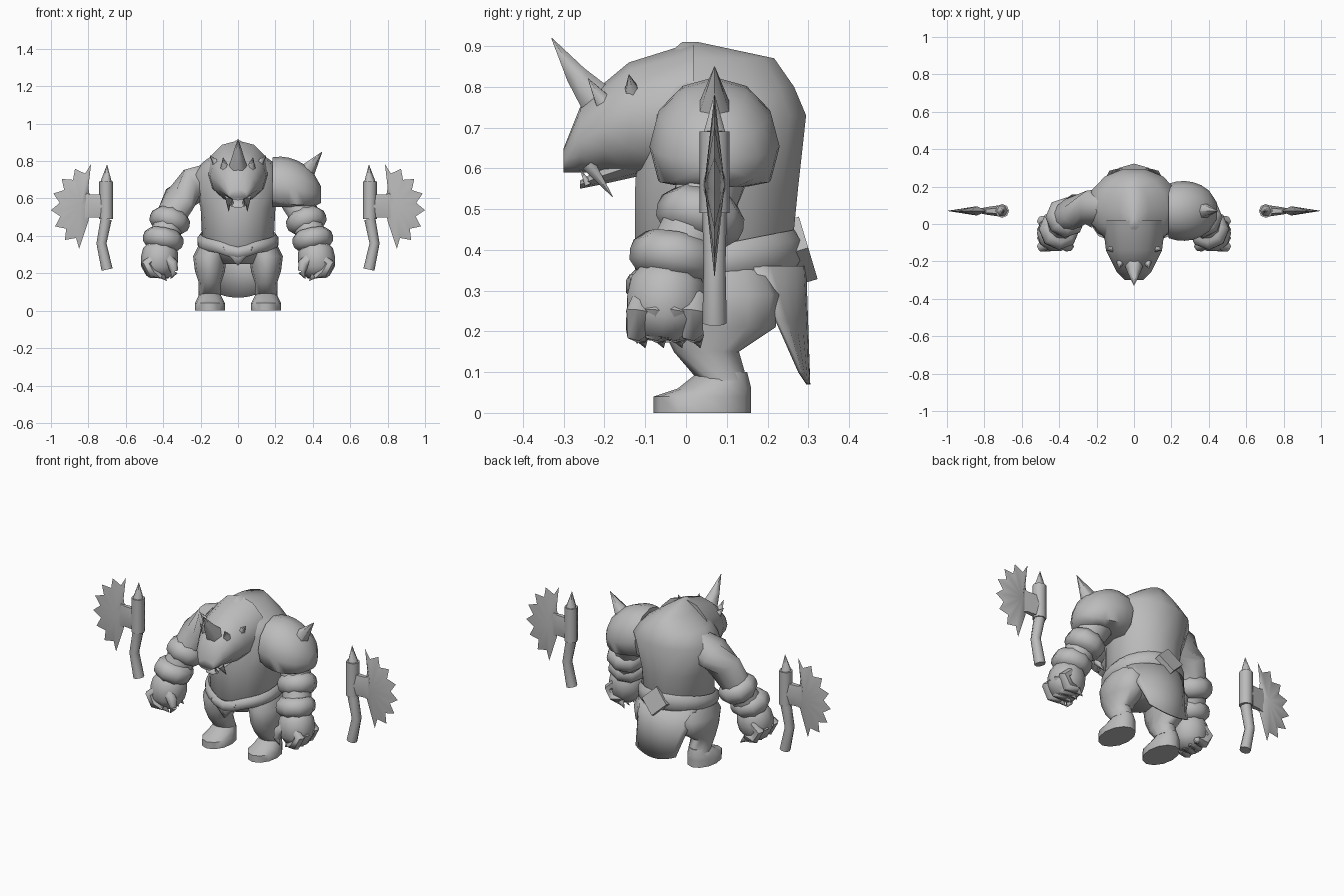
import bpy, bmesh
from math import sin, cos, pi, tau, radians, sqrt
from mathutils import Vector, Matrix

cube = bpy.data.objects.get("Cube")
if cube:
    bpy.data.objects.remove(cube, do_unlink=True)

GREY = (.5, .5, .5, 1)
grey = bpy.data.materials.new("stone_grey")
grey.use_nodes = True
grey.diffuse_color = GREY
grey.node_tree.nodes["Principled BSDF"].inputs["Base Color"].default_value = GREY

X, Y, Z = Vector((1, 0, 0)), Vector((0, 1, 0)), Vector((0, 0, 1))


def link_object(name, mesh):
    obj = bpy.data.objects.new(name, mesh)
    bpy.context.collection.objects.link(obj)
    return obj


def finish(name, bm, sharp_angle=60):
    bmesh.ops.recalc_face_normals(bm, faces=bm.faces)
    mesh = bpy.data.meshes.new(name)
    bm.to_mesh(mesh)
    bm.free()
    mesh.materials.append(grey)
    mesh.shade_smooth()
    mesh.set_sharp_from_angle(angle=radians(sharp_angle))
    return link_object(name, mesh)


def tube(name, points, sides=10, axis=None, closed=False, floor=0):
    """Loft of elliptical rings; each point is x, y, z, radius, second radius."""
    bm = bmesh.new()
    rings = []
    last = len(points) - 1
    for i, (*centre, wide, deep) in enumerate(points):
        after = points[(i + 1) % len(points)] if closed else points[min(i + 1, last)]
        before = points[i - 1] if closed else points[max(i - 1, 0)]
        along = (axis or Vector(after[:3]) - Vector(before[:3])).normalized()
        guide = Z if closed else Y if abs(along.x) > .8 else X
        u = (guide - along * guide.dot(along)).normalized() * wide
        v = along.cross(u).normalized() * deep
        angles = [tau * k / sides for k in range(sides)]
        rings.append([bm.verts.new(Vector(centre) + u * cos(a) + v * sin(a)) for a in angles])
    followers = rings[1:] + rings[:1] if closed else rings[1:]
    for ring, following in zip(rings, followers):
        for k in range(sides):
            bm.faces.new((ring[k - 1], ring[k], following[k], following[k - 1]))
    if not closed:
        bm.faces.new(rings[0])
        bm.faces.new(rings[-1])
    for vert in bm.verts:
        vert.co.z = max(vert.co.z, floor)
    return finish(name, bm)


def limb(name, joints, radii, sides=10):
    return tube(name, [(*joint, r, r) for joint, r in zip(joints, radii)], sides)


def spike(name, base, tip, radius):
    return limb(name, (base, tip), (radius, .001), sides=6)


def barrel(name, start, end, radius, bulge, sides=8):
    """Round section from start to end, swelling in the middle."""
    steps = [k / 4 for k in range(5)]
    joints = [Vector(start).lerp(Vector(end), t) for t in steps]
    return limb(name, joints, [radius + bulge * sqrt(abs(sin(pi * t))) for t in steps], sides)


def sheet(name, top, bottom, thickness):
    """Cloth panel between a top edge and a bottom edge."""
    bm = bmesh.new()
    grid = [[bm.verts.new(a.lerp(b, t)) for a, b in zip(top, bottom)] for t in (0, .5, 1)]
    for upper, lower in zip(grid, grid[1:]):
        for k in range(len(upper) - 1):
            bm.faces.new((upper[k], upper[k + 1], lower[k + 1], lower[k]))
    solid = finish(name, bm).modifiers.new("thickness", "SOLIDIFY")
    solid.thickness = thickness
    solid.offset = 0


# Hunched torso: height, front, back and half width of each ring
torso_rings = [(.25, -.05, .2, .1), (.35, -.13, .26, .19), (.55, -.13, .28, .2),
               (.73, -.12, .3, .25), (.8, -.11, .27, .18), (.87, -.06, .22, .08),
               (.91, -.01, .03, .01)]
tube("torso", [(0, (front + back) / 2, z, width, (back - front) / 2)
               for z, front, back, width in torso_rings], sides=14, axis=Z)

# Head, jaw and centre horn
tube("head", [(0, .02, .74, .17, .17), (0, -.14, .72, .15, .14), (0, -.2, .7, .12, .11),
              (0, -.26, .67, .09, .08), (0, -.3, .62, .05, .03)], sides=12, axis=-Y)
tube("jaw", [(0, -.12, .61, .08, .03), (0, -.21, .58, .05, .02), (0, -.26, .56, .03, .01)],
     sides=8, axis=-Y)
limb("nose_horn", [(0, -.22, .77), (0, -.27, .83), (0, -.33, .92)], (.05, .03, .001), sides=6)
spike("left_brow_horn", (.07, -.2, .76), (.08, -.24, .82), .025)
spike("left_temple_horn", (.11, -.13, .78), (.15, -.14, .83), .025)
spike("left_tusk", (.05, -.24, .61), (.05, -.18, .53), .02)
spike("left_tooth", (.03, -.24, .56), (.03, -.26, .6), .01)

# Belt, raised and deeper at the rear, dipping to a point in front
belt_points = []
for k in range(24):
    x, y = cos(tau * k / 24), sin(tau * k / 24)
    dip = max(0, -y) ** 12 * .03
    belt_points.append((.2 * x, .07 + .2 * y, .37 + .03 * y - dip, .04 + .01 * y, .02))
tube("belt", belt_points, sides=6, closed=True)
limb("rear_buckle", [(0, .25, .39), (0, .3, .405)], (.08, .08), sides=4)

# Rear and front cloths
across = [k / 5 for k in range(-5, 6)]
sheet("rear_cloth", [Vector((.2 * sin(u * 1.2), .09 + .2 * cos(u * 1.2), .36)) for u in across],
      [Vector((.13 * u, .3 - .02 * u * u, .07 + .03 * u * u)) for u in across], .01)
sheet("front_cloth", [Vector((.08 * u, -.13, .34)) for u in across],
      [Vector((.06 * u, -.12, .24 + .07 * abs(u))) for u in across], .02)

# Bent leg and broad foot
tube("left_leg", [(.12, .08, .37, .08, .12), (.15, .08, .29, .09, .15), (.15, .08, .21, .08, .14),
                  (.15, .05, .15, .06, .08), (.15, .09, .08, .06, .06)], sides=12, axis=Z)
tube("left_foot", [(.15, .09, .1, .05, .06), (.15, .07, .06, .07, .09), (.15, .04, .04, .08, .12),
                   (.15, .04, 0, .08, .12)], sides=12, axis=Z)

# Arm with two armbands
chest, shoulder = (.12, .1, .71), (.24, .08, .67)
biceps, elbow, wrist = (.31, .07, .6), (.36, .04, .5), (.41, -.04, .34)
limb("left_arm", (chest, shoulder, biceps, elbow, wrist), (.09, .1, .09, .08, .08))
barrel("left_upper_armband", (.35, .05, .53), (.38, .02, .43), .08, .03)
barrel("left_lower_armband", (.39, -.02, .43), (.41, -.04, .33), .08, .03)

# Fist with curled fingers, thumb and claws
barrel("left_fist", (.41, -.04, .37), (.43, -.06, .18), .06, .04, sides=10)
for k in range(4):
    shift = Y * k * .045
    root, knuckle, middle, curl, claw_tip = [Vector(p) + shift for p in (
        (.45, -.11, .29), (.49, -.12, .25), (.46, -.12, .2), (.41, -.11, .19), (.38, -.1, .16))]
    limb(f"left_finger_{k}", (root, knuckle, middle, curl), (.02, .03, .03, .02), sides=6)
    spike(f"left_claw_{k}", curl, claw_tip, .02)
thumb_end = (.34, -.12, .21)
limb("left_thumb", ((.39, -.1, .29), (.35, -.12, .25), thumb_end), (.03, .03, .02), sides=6)
spike("left_thumb_claw", thumb_end, (.36, -.12, .17), .02)

# Floating axe: socket, point, bent haft and bracket
socket_base, socket_top = (.705, .07, .49), (.705, .07, .69)
barrel("left_axe_socket", socket_base, socket_top, .037, 0)
spike("left_axe_point", socket_top, (.7, .07, .78), .03)
limb("left_axe_haft", (socket_base, (.73, .07, .36), (.7, .07, .22)), (.03, .027, .03), sides=8)
tube("left_axe_bracket", [(.72, .07, .56, .03, .07), (.79, .07, .56, .02, .07),
                          (.84, .07, .56, .01, .09)], sides=6, axis=X)

# Toothed blade, thick at its hub and thin at the rim
outline = [(.8, .48), (.785, .56), (.8, .66)]
for k in range(15):
    angle = radians(85 - 11 * k)
    reach = .19 if k % 2 else .235
    outline.append((.765 + reach * cos(angle), .55 + reach * sin(angle)))
bm = bmesh.new()
rim = [bm.verts.new((x, .07, z)) for x, z in outline]
for y in (.045, .095):
    hub = bm.verts.new((.84, y, .56))
    for k, corner in enumerate(rim):
        bm.faces.new((hub, rim[k - 1], corner))
finish("left_axe_blade", bm)

# Mirror every paired part to the right
for obj in list(bpy.context.collection.objects):
    if obj.name.startswith("left_"):
        mesh = obj.data.copy()
        mesh.transform(Matrix.Scale(-1, 4, X))
        mesh.flip_normals()
        link_object(obj.name.replace("left_", "right_"), mesh)

# Single spiked shoulder guard, a flat-bottomed dome narrowing outward
guard = []
for k in range(7):
    t = k / 6
    swell = sqrt(1 - 1.9 * (t - .3) ** 2)
    guard.append((.185 + .26 * t, .07, .67 - .05 * t, .16 * swell, .165 * swell))
tube("shoulder_guard", guard, sides=12, axis=X, floor=.555)
spike("shoulder_spike", (.35, .07, .72), (.45, .07, .85), .055)
